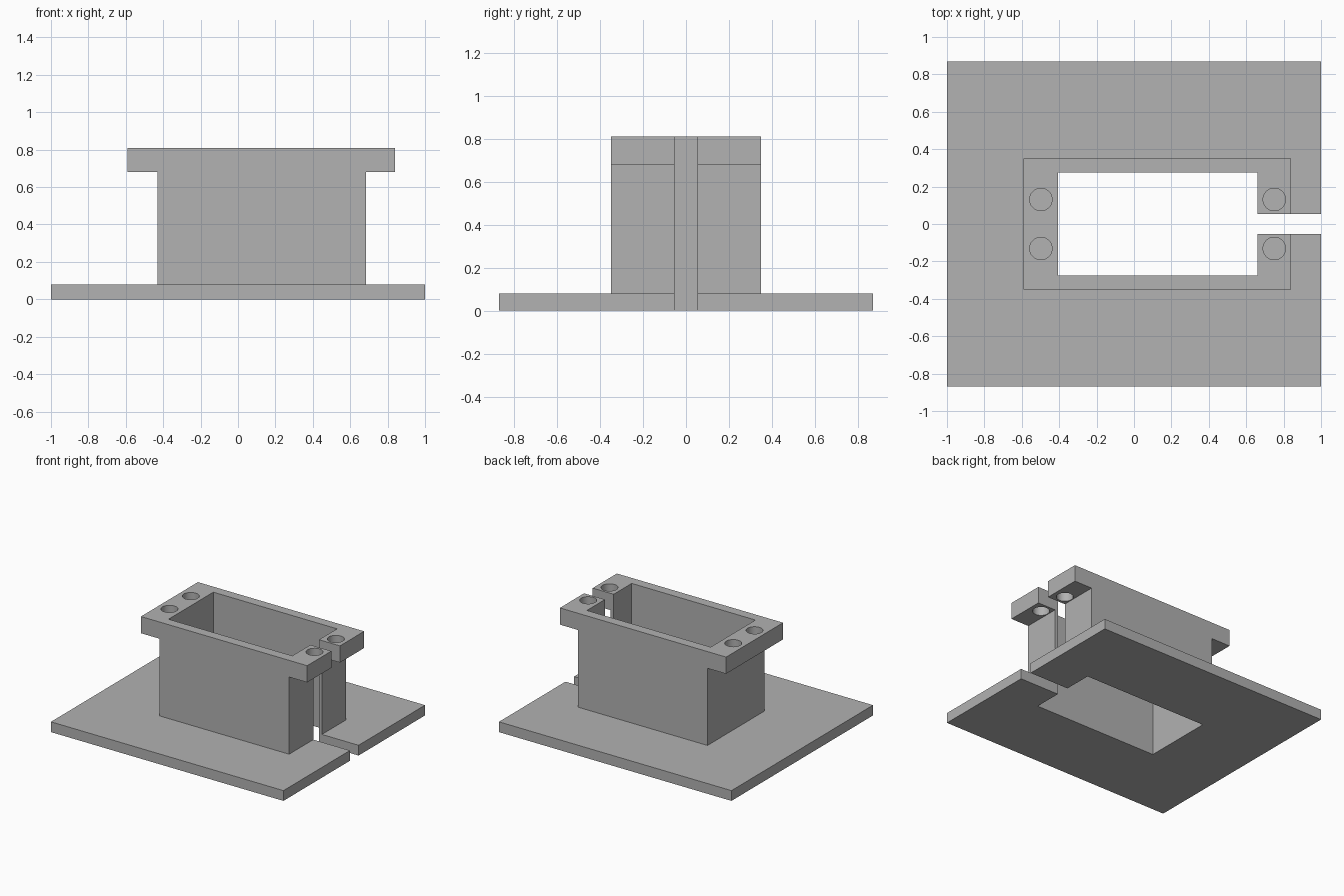
import bpy
import bmesh
from mathutils import Matrix, Vector

cube = bpy.data.objects.get("Cube")
if cube:
    bpy.data.objects.remove(cube, do_unlink=True)

# Single flat colour
grey = bpy.data.materials.new("light_grey")
grey.use_nodes = True
colour = (0.445, 0.445, 0.445, 1)
grey.diffuse_color = colour
grey.node_tree.nodes["Principled BSDF"].inputs["Base Color"].default_value = colour


def finish(bm, name):
    bmesh.ops.recalc_face_normals(bm, faces=bm.faces)
    mesh = bpy.data.meshes.new(name)
    bm.to_mesh(mesh)
    bm.free()
    mesh.materials.append(grey)
    obj = bpy.data.objects.new(name, mesh)
    bpy.context.collection.objects.link(obj)
    return obj


def box(name, low, high):
    low, high = Vector(low), Vector(high)
    bm = bmesh.new()
    place = Matrix.Translation((low + high) / 2) @ Matrix.Diagonal((high - low).to_4d())
    bmesh.ops.create_cube(bm, size=1, matrix=place)
    return finish(bm, name)


def cylinder(name, x, y, radius, bottom, top):
    bm = bmesh.new()
    bmesh.ops.create_cone(bm, cap_ends=True, segments=48, radius1=radius, radius2=radius,
                          depth=top - bottom,
                          matrix=Matrix.Translation((x, y, (bottom + top) / 2)))
    return finish(bm, name)


def extrude_side_profile(name, points, half_depth):
    bm = bmesh.new()
    face = bm.faces.new([bm.verts.new((x, -half_depth, z)) for x, z in points])
    moved = bmesh.ops.extrude_face_region(bm, geom=[face])["geom"]
    verts = [v for v in moved if isinstance(v, bmesh.types.BMVert)]
    bmesh.ops.translate(bm, verts=verts, vec=(0, 2 * half_depth, 0))
    return finish(bm, name)


def combine(target, tool, operation):
    mod = target.modifiers.new(operation.lower(), "BOOLEAN")
    mod.operation = operation
    mod.solver = "EXACT"
    mod.object = tool
    bpy.context.view_layer.objects.active = target
    bpy.ops.object.modifier_apply(modifier=mod.name)
    bpy.data.objects.remove(tool, do_unlink=True)


# Base plate with the flanged sleeve rising from it
mount = box("slotted_mount", (-1, -0.87, 0), (1, 0.87, 0.08))
sleeve = extrude_side_profile("flanged_sleeve", [
    (-0.43, 0.04), (0.685, 0.04), (0.685, 0.68), (0.84, 0.68),
    (0.84, 0.81), (-0.59, 0.81), (-0.59, 0.68), (-0.43, 0.68)], 0.35)
combine(mount, sleeve, "UNION")

# Rectangular opening and cable slot through the whole height
combine(mount, box("opening_cutter", (-0.405, -0.275, -0.1), (0.66, 0.275, 1)), "DIFFERENCE")
combine(mount, box("slot_cutter", (0.5, -0.053, -0.1), (1.1, 0.053, 1)), "DIFFERENCE")

# Screw holes through the flange ears
for x in (-0.498, 0.75):
    for y in (-0.131, 0.131):
        combine(mount, cylinder("hole_cutter", x, y, 0.06, 0.5, 1), "DIFFERENCE")

# Smooth hole walls, sharp edges elsewhere
bpy.ops.object.select_all(action="DESELECT")
mount.select_set(True)
bpy.context.view_layer.objects.active = mount
bpy.ops.object.shade_smooth_by_angle()
